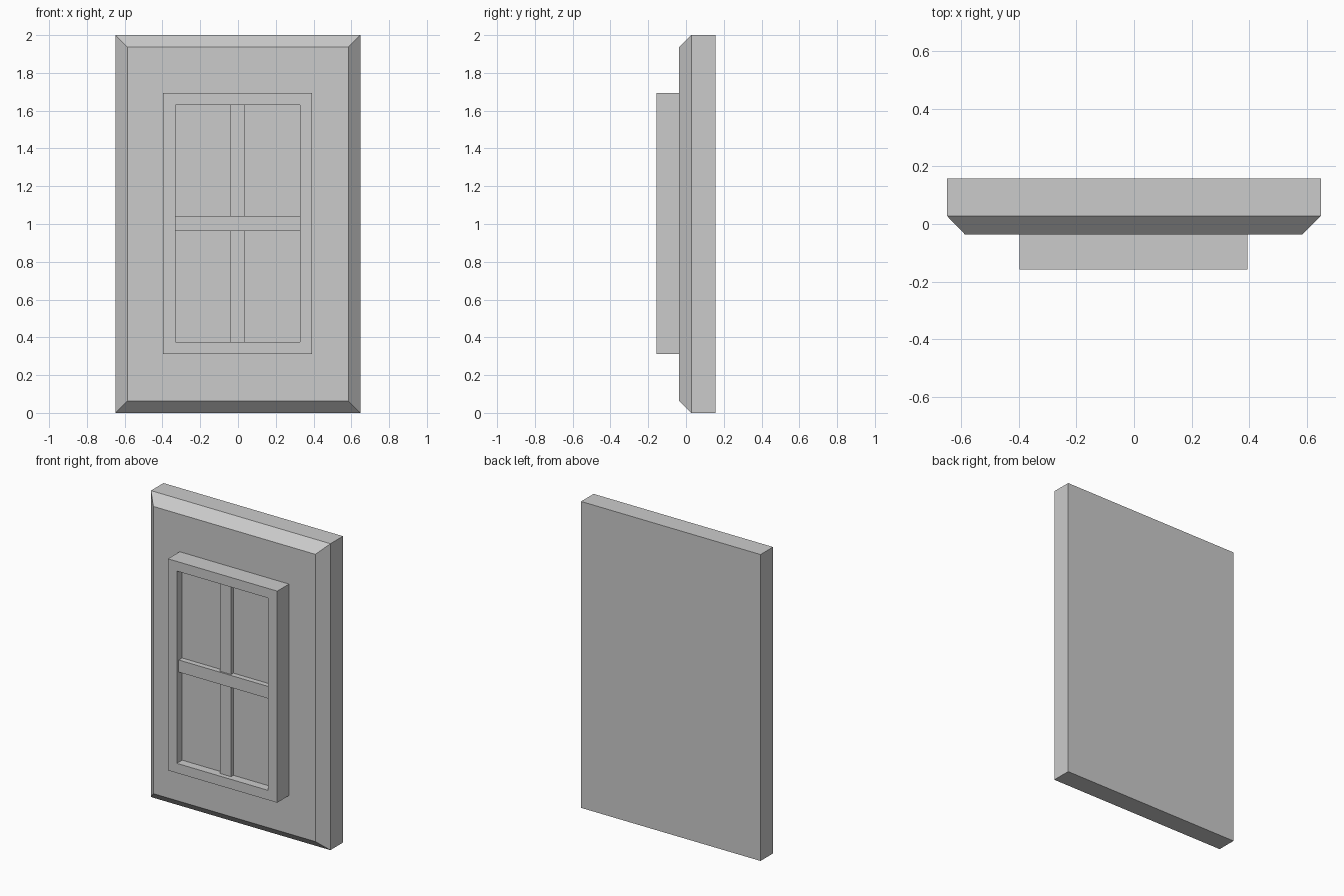
import bpy
import bmesh

cube = bpy.data.objects.get("Cube")
if cube:
    bpy.data.objects.remove(cube, do_unlink=True)

# Single plain colour
grey = bpy.data.materials.new("plain grey")
grey.use_nodes = True
colour = (0.6, 0.6, 0.6, 1)
grey.diffuse_color = colour
grey.node_tree.nodes["Principled BSDF"].inputs["Base Color"].default_value = colour


def ring_solid(name, rings):
    """Join rectangles (x0, x1, z0, z1, y) in order and cap both ends."""
    bm = bmesh.new()
    loops = [[bm.verts.new(p) for p in ((x0, y, z0), (x1, y, z0), (x1, y, z1), (x0, y, z1))]
             for x0, x1, z0, z1, y in rings]
    for a, b in zip(loops, loops[1:]):
        for i in range(4):
            j = (i + 1) % 4
            bm.faces.new((a[i], a[j], b[j], b[i]))
    bm.faces.new(loops[0])
    bm.faces.new(loops[-1])
    bmesh.ops.recalc_face_normals(bm, faces=bm.faces)
    mesh = bpy.data.meshes.new(name)
    bm.to_mesh(mesh)
    bm.free()
    mesh.materials.append(grey)
    obj = bpy.data.objects.new(name, mesh)
    bpy.context.collection.objects.link(obj)
    return obj


# Wall panel with chamfered front edges
outer = (-0.648, 0.648, 0, 2)
inner = (-0.586, 0.584, 0.063, 1.938)
ring_solid("wall_panel", [outer + (0.157,), outer + (0.028,), inner + (-0.036,)])

# Window frame: outer sides, front rim, then recessed pane
front = -0.157
frame = (-0.396, 0.393, 0.312, 1.693)
opening = (-0.332, 0.328, 0.375, 1.63)
pane = front + 0.055
ring_solid("window_frame", [frame + (-0.036,), frame + (front,),
                            opening + (front,), opening + (pane,)])

# Glazing bars, the crossbar standing proud of the uprights
left, right, bottom, top = opening
bar_low, bar_high = 0.963, 1.042
bars = {
    "crossbar": (left, right, bar_low, bar_high, 0.02),
    "lower_upright": (-0.042, 0.038, bottom, bar_low, 0.031),
    "upper_upright": (-0.042, 0.038, bar_high, top, 0.031),
}
for name, (x0, x1, z0, z1, setback) in bars.items():
    rect = (x0, x1, z0, z1)
    ring_solid(name, [rect + (pane,), rect + (front + setback,)])
